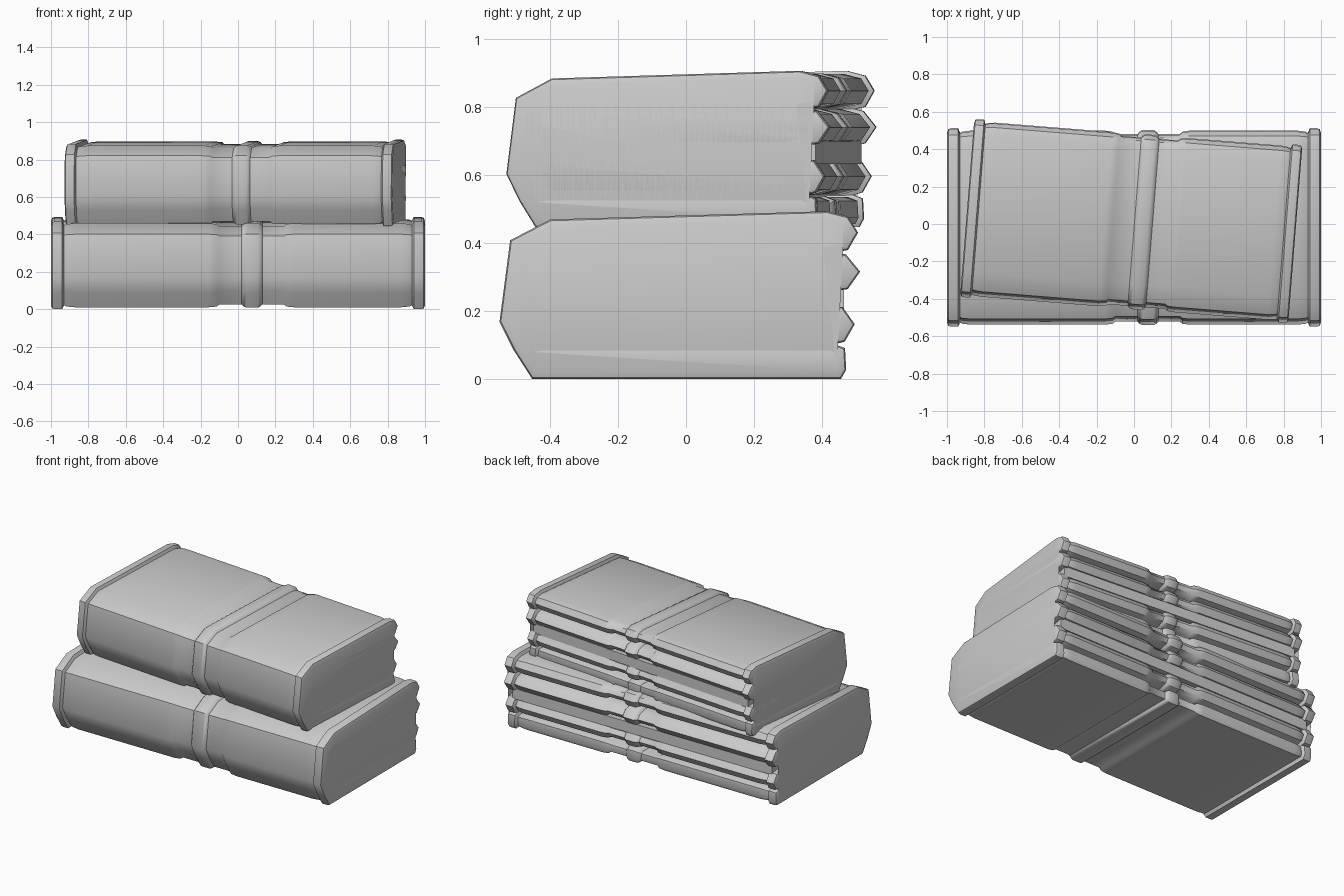
import bpy, bmesh, math
from mathutils import Vector

if "Cube" in bpy.data.objects:
    bpy.data.objects.remove(bpy.data.objects["Cube"])

# folded cross-sections (y, z) of one towel
OUTER = [(0.445, 0.012), (-0.45, 0.012), (-0.50, 0.09), (-0.54, 0.17), (-0.51, 0.40), (-0.40, 0.457),
         (0.41, 0.481), (0.465, 0.467), (0.488, 0.43), (0.465, 0.39), (0.40, 0.376),
         (-0.43, 0.376), (-0.475, 0.35), (-0.50, 0.18), (-0.45, 0.09), (-0.42, 0.094),
         (0.42, 0.094), (0.452, 0.082), (0.455, 0.03)]
INNER = [(0.40, 0.105), (-0.40, 0.105), (-0.46, 0.14), (-0.475, 0.19), (-0.465, 0.33), (-0.42, 0.37),
         (0.40, 0.37), (0.46, 0.355), (0.493, 0.315), (0.465, 0.275), (0.36, 0.258),
         (-0.42, 0.262), (-0.42, 0.205), (0.38, 0.205), (0.45, 0.20), (0.478, 0.16), (0.455, 0.12)]
CORE = [(0.46, 0.20), (-0.44, 0.20), (-0.44, 0.27), (0.46, 0.27)]

# stations along x: (x, thickness offset) for hems, body, woven band
STATIONS = [(-1.0, -0.010), (-0.993, 0.008), (-0.98, 0.012), (-0.94, 0.012), (-0.93, -0.008),
            (-0.915, -0.002), (-0.87, 0.002), (-0.16, 0.002), (-0.115, -0.002), (-0.10, -0.013),
            (0.02, -0.013), (0.03, -0.002), (0.045, 0.004), (0.105, 0.004), (0.12, -0.002),
            (0.13, -0.013), (0.245, -0.013), (0.26, -0.002), (0.30, 0.002), (0.87, 0.002),
            (0.915, -0.002), (0.93, -0.008), (0.94, 0.012), (0.98, 0.012), (0.993, 0.008), (1.0, -0.010)]


def offset(pts, d):
    """Offset a closed clockwise profile outwards by d."""
    out = []
    for i, p in enumerate(pts):
        p = Vector(p)
        a = (p - Vector(pts[i - 1])).normalized()
        b = (Vector(pts[(i + 1) % len(pts)]) - p).normalized()
        na, nb = Vector((-a.y, a.x)), Vector((-b.y, b.x))
        n = na + nb
        out.append(p - n * (d / max(0.5, 1 + na.dot(nb))))
    return out


def loft(name, pts, stations, loc, scale, rot):
    area = sum(pts[i - 1][0] * p[1] - p[0] * pts[i - 1][1] for i, p in enumerate(pts))
    sign = 1 if area > 0 else -1
    bm = bmesh.new()
    rings = [[bm.verts.new((x, q.x, q.y)) for q in offset(pts, d * sign)] for x, d in stations]
    n = len(pts)
    for r, s in zip(rings, rings[1:]):
        for i in range(n):
            bm.faces.new((r[i], r[(i + 1) % n], s[(i + 1) % n], s[i]))
    caps = [bm.faces.new(rings[0]), bm.faces.new(rings[-1])]
    bmesh.ops.triangulate(bm, faces=caps)
    bmesh.ops.recalc_face_normals(bm, faces=bm.faces)
    me = bpy.data.meshes.new(name)
    bm.to_mesh(me)
    bm.free()
    ob = bpy.data.objects.new(name, me)
    bpy.context.collection.objects.link(ob)
    ob.location, ob.scale = loc, scale
    ob.rotation_euler.z = rot
    bpy.ops.object.select_all(action='DESELECT')
    ob.select_set(True)
    bpy.context.view_layer.objects.active = ob
    bpy.ops.object.shade_smooth_by_angle(angle=math.radians(40))


def towel(name, loc=(0, 0, 0), scale=(1, 1, 1), rot=0):
    loft(name + "_outer_fold", OUTER, STATIONS, loc, scale, rot)
    loft(name + "_inner_fold", INNER, STATIONS, loc, scale, rot)
    # recessed layer closing the slit
    loft(name + "_core_layer", CORE, [(-0.96, 0), (0.96, 0)], loc, scale, rot)


towel("bottom_towel", loc=(0, 0.004, 0))
towel("top_towel", (-0.013, 0.036, 0.446), (0.88, 0.9, 0.933), math.radians(-4.57))
